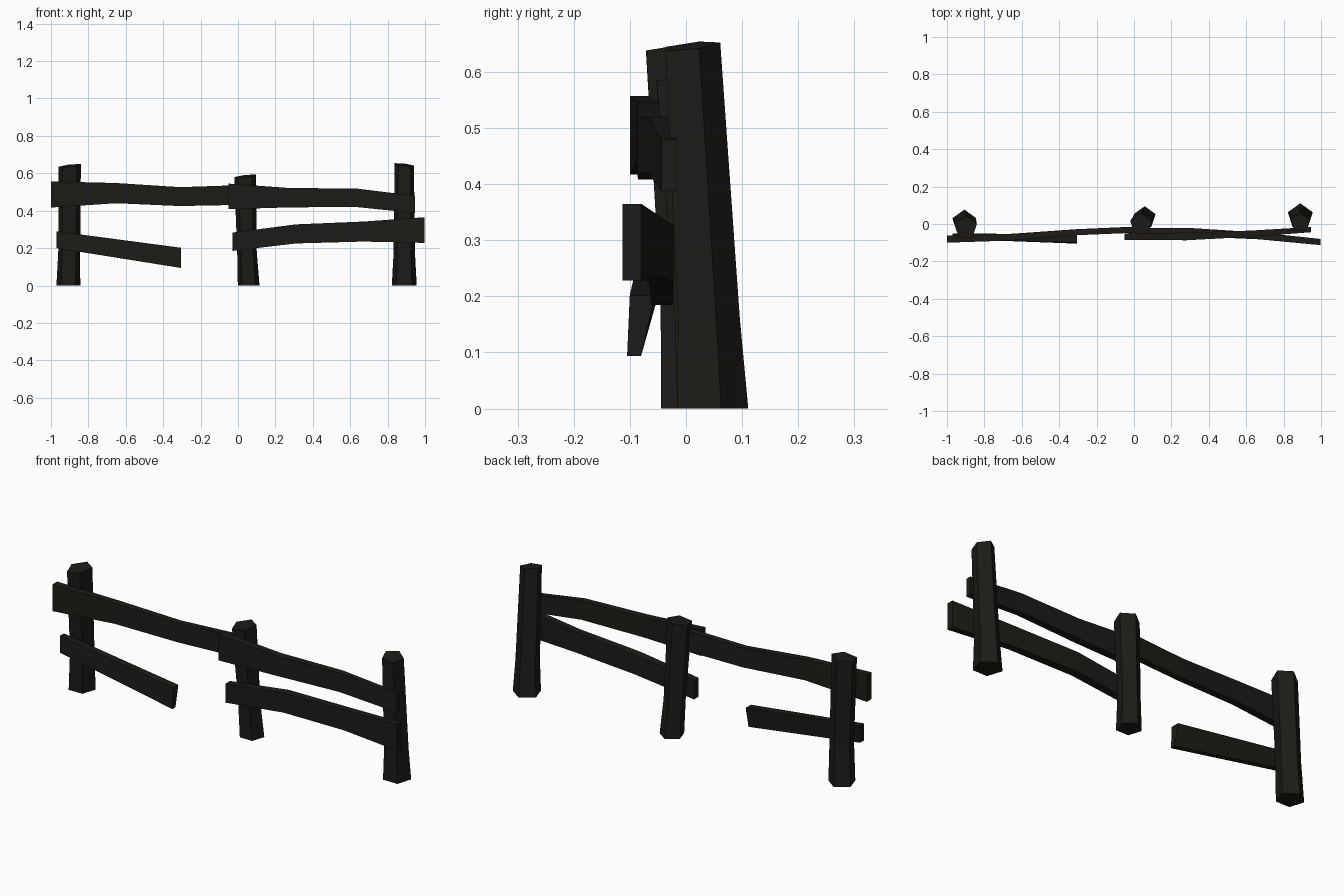
import bpy, bmesh, math

if "Cube" in bpy.data.objects:
    bpy.data.objects.remove(bpy.data.objects["Cube"])

wood = bpy.data.materials.new("dark_wood")
wood.diffuse_color = (0.012, 0.011, 0.009, 1)
wood.use_nodes = True
wood.node_tree.nodes["Principled BSDF"].inputs["Base Color"].default_value = wood.diffuse_color


def loft(name, rings):
    """Skin a list of equal-sized cross-sections into a closed flat-shaded solid."""
    bm = bmesh.new()
    rows = [[bm.verts.new(p) for p in ring] for ring in rings]
    n = len(rows[0])
    for a, b in zip(rows, rows[1:]):
        for i in range(n):
            j = (i + 1) % n
            bm.faces.new((a[i], a[j], b[j], b[i]))
    bm.faces.new(rows[0][::-1])
    bm.faces.new(rows[-1])
    bmesh.ops.recalc_face_normals(bm, faces=bm.faces[:])
    mesh = bpy.data.meshes.new(name)
    bm.to_mesh(mesh)
    bm.free()
    mesh.materials.append(wood)
    obj = bpy.data.objects.new(name, mesh)
    bpy.context.collection.objects.link(obj)


def post(name, stations, tilt):
    """Five-sided post; stations are (x, y, z, radius), tilt slopes the sawn top."""
    rings = []
    for k, (x, y, z, r) in enumerate(stations):
        top = k == len(stations) - 1
        ring = []
        for i in range(5):
            a = math.radians(90 + 72 * i)
            dx, dy = r * math.cos(a), r * math.sin(a)
            ring.append((x + dx, y + dy, z + (dx * tilt[0] + dy * tilt[1] if top else 0)))
        rings.append(ring)
    loft(name, rings)


def rail(name, stations, twist=0):
    """Plank; stations are (x, y_front, y_back, z_low, z_high)."""
    rings = []
    for k, (x, yf, yb, z0, z1) in enumerate(stations):
        t = twist if k == len(stations) - 1 else 0
        rings.append([(x, yf, z0), (x, yb - t, z0), (x, yb, z1), (x, yf + t * 0.2, z1)])
    loft(name, rings)


# Posts
post("left_post", [(-0.907, 0.010, 0, 0.067), (-0.902, 0.004, 0.2, 0.061),
                   (-0.900, -0.020, 0.640, 0.063)], (0.12, 0.12))
post("middle_post", [(0.057, 0.034, 0, 0.061), (0.048, 0.024, 0.18, 0.055),
                     (0.038, -0.003, 0.585, 0.061)], (0.12, 0.1))
post("right_post", [(0.889, 0.041, 0, 0.070), (0.889, 0.035, 0.16, 0.061),
                    (0.889, 0.007, 0.646, 0.054)], (-0.12, 0.12))

# Upper rails
rail("upper_left_rail", [(-1.0, -0.100, -0.062, 0.417, 0.557), (-0.65, -0.088, -0.052, 0.44, 0.548),
                         (-0.31, -0.060, -0.028, 0.425, 0.526), (0.05, -0.045, -0.012, 0.432, 0.538)])
rail("upper_right_rail", [(-0.052, -0.085, -0.050, 0.408, 0.545), (0.28, -0.087, -0.046, 0.418, 0.521),
                          (0.63, -0.068, -0.035, 0.420, 0.519), (0.945, -0.044, -0.016, 0.388, 0.480)])

# Lower rails, the left one broken off short
rail("lower_right_rail", [(-0.03, -0.062, -0.023, 0.185, 0.283), (0.31, -0.066, -0.022, 0.225, 0.327),
                          (0.67, -0.082, -0.045, 0.235, 0.342), (0.997, -0.113, -0.080, 0.228, 0.365)])
rail("broken_lower_left_rail", [(-0.97, -0.080, -0.050, 0.2, 0.290),
                                (-0.305, -0.105, -0.056, 0.094, 0.202)], twist=0.024)
